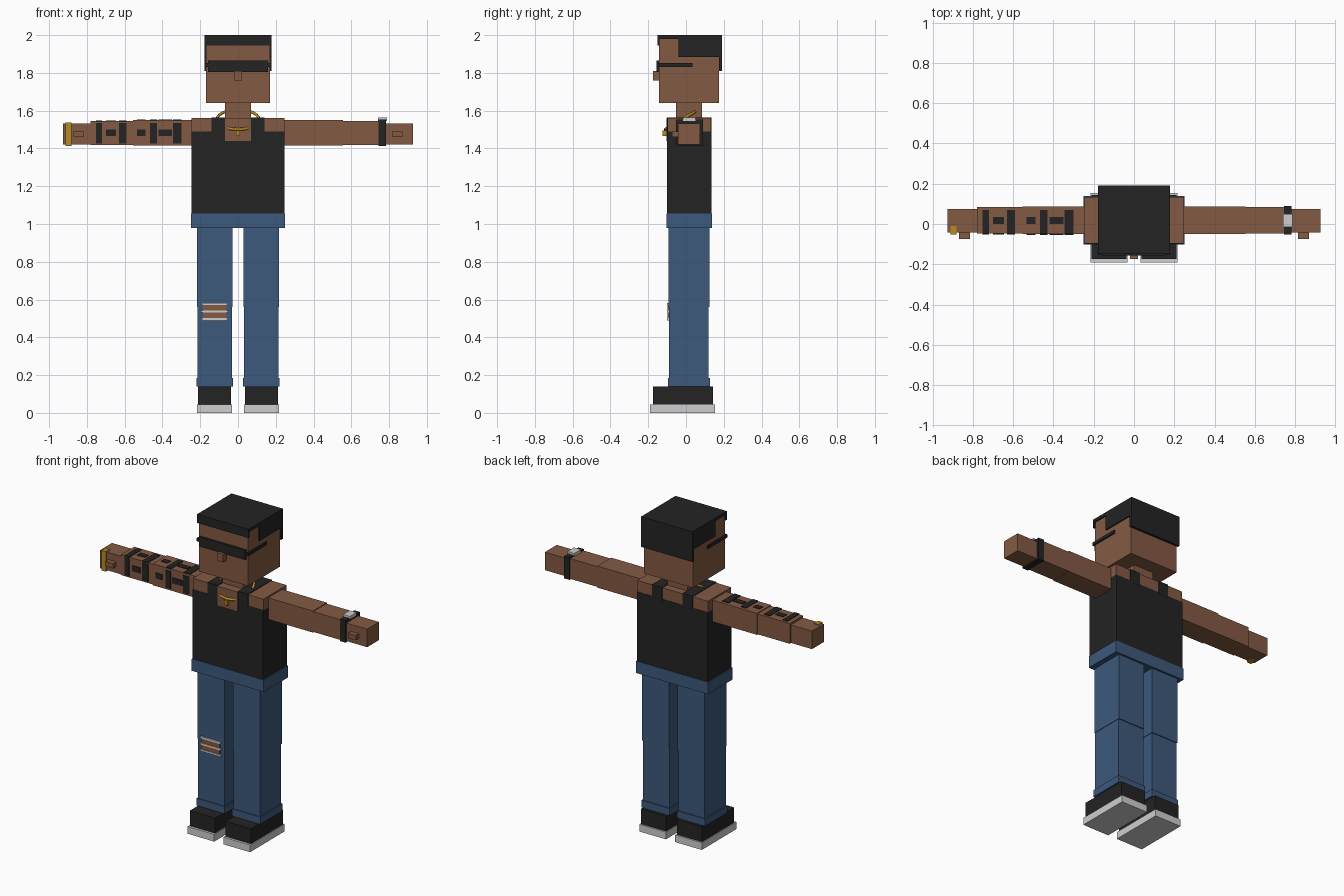
import bpy
import bmesh
from math import sin, cos, tau
from mathutils import Vector

default_cube = bpy.data.objects.get("Cube")
if default_cube:
    bpy.data.objects.remove(default_cube, do_unlink=True)


def material(name, *rgb):
    mat = bpy.data.materials.new(name)
    mat.use_nodes = True
    colour = (*rgb, 1)
    mat.diffuse_color = colour
    mat.node_tree.nodes["Principled BSDF"].inputs["Base Color"].default_value = colour
    return mat


skin = material("brown skin", .23, .102, .057)
black = material("black cloth", .017, .017, .017)
denim = material("blue denim", .047, .1, .2)
pale = material("pale grey", .62, .62, .62)
gold = material("gold", .47, .26, .015)


def box(name, mat, x, y, z):
    """Box filling the given (low, high) ranges."""
    low, high = (Vector(corner) for corner in zip(x, y, z))
    bm = bmesh.new()
    bmesh.ops.create_cube(bm, size=1)
    for vert in bm.verts:
        vert.co = vert.co * (high - low)
    mesh = bpy.data.meshes.new(name)
    bm.to_mesh(mesh)
    bm.free()
    mesh.materials.append(mat)
    obj = bpy.data.objects.new(name, mesh)
    obj.location = (low + high) / 2
    bpy.context.collection.objects.link(obj)
    return obj


def pair(name, mat, x, y, z):
    """The same box on the left (+x) and the right (-x)."""
    box("left_" + name, mat, x, y, z)
    box("right_" + name, mat, (-x[1], -x[0]), y, z)


def centred(half):
    return (-half, half)


# Head and face
box("head", skin, centred(.17), (-.143, .175), (1.64, 1.98))
box("nose", skin, centred(.02), (-.175, -.14), (1.76, 1.81))
box("neck", skin, centred(.07), (-.052, .085), (1.5, 1.66))

# Hair: flat top, fringe, deep sides and a longer back
hair_width = centred(.178)
box("hair_top", black, hair_width, (-.148, .19), (1.98, 2))
box("hair_fringe", black, hair_width, (-.15, -.14), (1.945, 2))
box("hair_sides", black, hair_width, (-.04, .189), (1.885, 1.99))
box("hair_back", black, hair_width, (.174, .19), (1.81, 1.99))

# Sunglasses
box("glasses_lens", black, centred(.16), (-.157, -.14), (1.805, 1.865))
pair("glasses_arm", black, (.16, .178), (-.155, .035), (1.832, 1.852))

# Tank top with bare shoulders, straps and a low neckline
box("tank_top", black, centred(.245), (-.1, .135), (1.05, 1.49))
box("shoulders", skin, centred(.245), (-.098, .133), (1.49, 1.56))
pair("strap", black, (.07, .14), (-.101, .136), (1.48, 1.564))
box("neckline", skin, centred(.07), (-.104, -.095), (1.44, 1.56))

# Necklace loop, tilted forward, with a pendant
chain = bpy.data.curves.new("necklace", "CURVE")
chain.dimensions = "3D"
chain.bevel_depth = .008
chain.bevel_resolution = 1
chain.materials.append(gold)
steps = 24
loop = chain.splines.new("POLY")
loop.points.add(steps - 1)
loop.use_cyclic_u = True
for i, point in enumerate(loop.points):
    a = tau * i / steps
    point.co = (.112 * cos(a), -.022 + .088 * sin(a), 1.553 + .052 * sin(a), 1)
bpy.context.collection.objects.link(bpy.data.objects.new("necklace", chain))
box("pendant", gold, centred(.011), (-.124, -.104), (1.465, 1.495))

# Jeans
box("waistband", denim, centred(.25), (-.102, .138), (.98, 1.055))
pair("thigh", denim, (.029, .217), (-.092, .125), (.56, .985))
pair("shin", denim, (.032, .214), (-.09, .12), (.16, .56))
pair("cuff", denim, (.026, .221), (-.095, .127), (.14, .185))

# Shoes
pair("shoe", black, (.037, .212), (-.175, .143), (.045, .14))
pair("sole", pale, (.032, .217), (-.19, .153), (0, .045))

# Ripped right knee with loose threads
box("knee_rip", skin, (-.185, -.06), (-.097, -.089), (.49, .575))
for i in range(3):
    z = .497 + .04 * i
    box(f"knee_thread_{i}", pale, (-.195, -.053), (-.1, -.091), (z - .006, z + .006))

# Arms held straight out
pair("upper_arm", skin, (.24, .555), (-.05, .088), (1.415, 1.55))
pair("forearm", skin, (.555, .78), (-.047, .085), (1.418, 1.545))
pair("hand", skin, (.78, .927), (-.043, .075), (1.42, 1.533))
pair("thumb", skin, (.815, .87), (-.075, -.04), (1.46, 1.49))

# Watch on the left wrist, gold bracelet on the right hand
box("watch_strap", black, (.745, .783), (-.052, .09), (1.413, 1.552))
box("watch_face", pale, (.74, .788), (-.015, .05), (1.545, 1.565))
box("bracelet", gold, (-.912, -.882), (-.051, -.01), (1.413, 1.538))


# Right arm tattoos: thin plates on the front and top faces
def tattoo(name, x, depth, height):
    on_forearm = x[0] < -.555
    front = -.047 if on_forearm else -.05
    top = 1.545 if on_forearm else 1.55
    box(name + "_front", black, x, (front - .004, front + .004), height)
    box(name + "_top", black, x, depth, (top - .004, top + .004))


for i, x in enumerate([(-.753, -.72), (-.63, -.59), (-.466, -.43), (-.344, -.3)]):
    tattoo(f"tattoo_band_{i}", x, (-.05, .07), (1.425, 1.535))
for i, x in enumerate([(-.7, -.645), (-.535, -.49), (-.42, -.35)]):
    tattoo(f"tattoo_patch_{i}", x, (0, .035), (1.465, 1.5))
